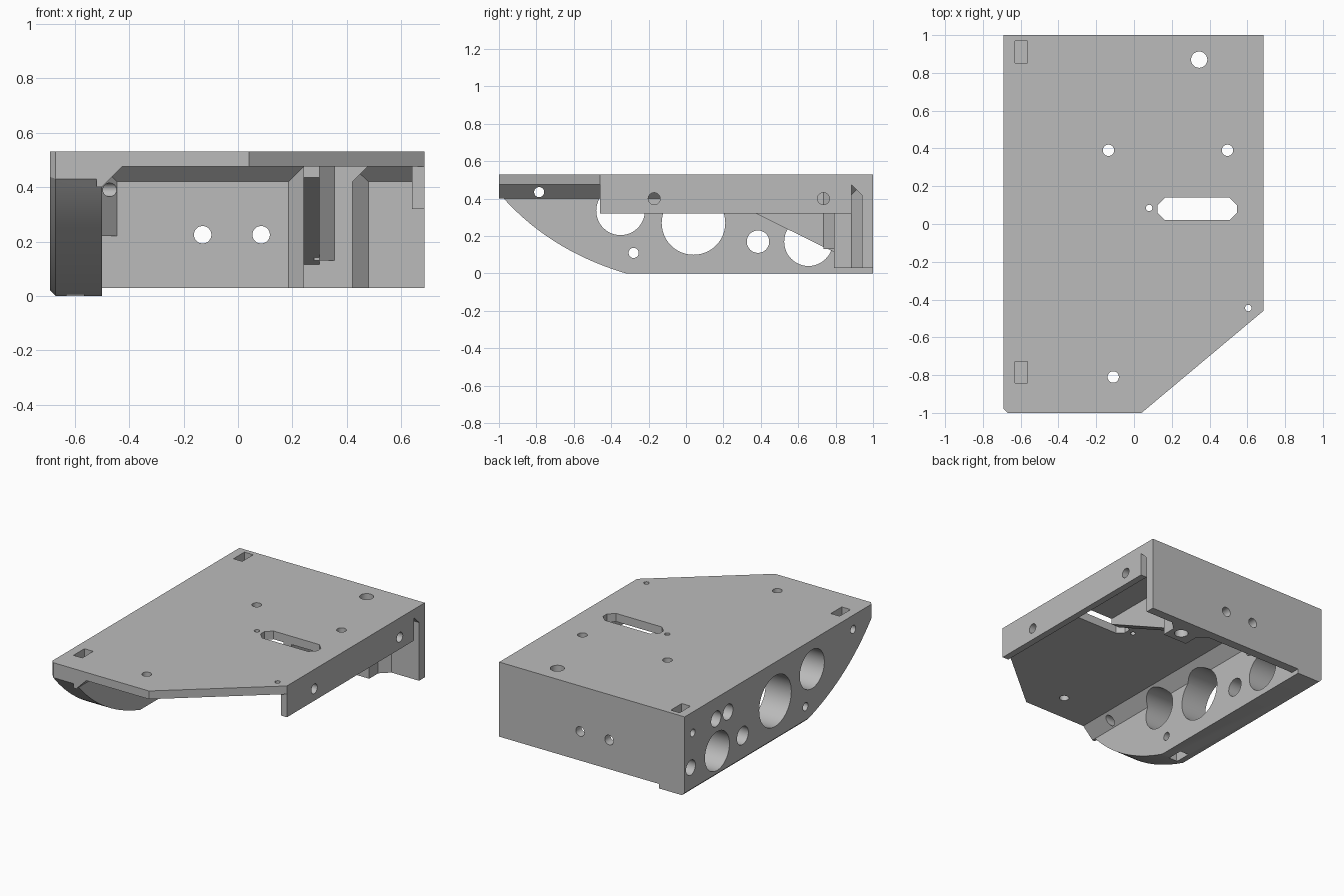
import bpy, bmesh
from math import cos, sin, tau

old = bpy.data.objects.get("Cube")
if old:
    bpy.data.objects.remove(old)

grey = bpy.data.materials.new("plain grey")
grey.use_nodes = True
colour = (0.5, 0.5, 0.5, 1)
grey.diffuse_color = colour
grey.node_tree.nodes["Principled BSDF"].inputs["Base Color"].default_value = colour


def prism(name, axis, pts, a, b):
    """Extrude a flat outline along an axis from a to b."""
    place = {"x": lambda p, d: (d, p[0], p[1]),
             "y": lambda p, d: (p[0], d, p[1]),
             "z": lambda p, d: (p[0], p[1], d)}[axis]
    bm = bmesh.new()
    low = [bm.verts.new(place(p, a)) for p in pts]
    high = [bm.verts.new(place(p, b)) for p in pts]
    bm.faces.new(low)
    bm.faces.new(high)
    for i in range(len(pts)):
        j = (i + 1) % len(pts)
        bm.faces.new((low[i], low[j], high[j], high[i]))
    bmesh.ops.recalc_face_normals(bm, faces=bm.faces)
    mesh = bpy.data.meshes.new(name)
    bm.to_mesh(mesh)
    bm.free()
    mesh.materials.append(grey)
    ob = bpy.data.objects.new(name, mesh)
    bpy.context.collection.objects.link(ob)
    return ob


def rect(x0, y0, x1, y1):
    return [(x0, y0), (x1, y0), (x1, y1), (x0, y1)]


def circle(x, y, r, n=48):
    return [(x + r * cos(tau * i / n), y + r * sin(tau * i / n)) for i in range(n)]


LEFT, RIGHT = -0.69, 0.685
INNER, BACK, UNDER, TOP = -0.5, 0.94, 0.475, 0.53
IN = 0.51   # hidden overlap height inside the deck

# Deck with the clipped front corner
deck = prism("mounting_bracket", "z",
             [(LEFT + 0.02, -1), (0.04, -1), (RIGHT, -0.46), (RIGHT, 1),
              (LEFT, 1), (LEFT, -0.98)], UNDER, TOP)

# Thick side wall with a curved lower front edge
steps = 20
curve = []
for i in range(steps + 1):
    t = i / steps
    s = 1 - t
    curve.append((-s * s - 1.48 * s * t - 0.32 * t * t, 0.43 * s * s + 0.25 * s * t))
thick_wall = prism("thick_wall", "x", curve + [(1, 0), (1, IN), (-1, IN)], LEFT, INNER)
bm = bmesh.new()
bm.from_mesh(thick_wall.data)
rim = [e for e in bm.edges
       if all(v.co.x < LEFT + 0.01 for v in e.verts)
       and (all(v.co.z < 0.44 for v in e.verts) or all(v.co.y < -0.99 for v in e.verts))]
bmesh.ops.bevel(bm, geom=rim, offset=0.02, segments=1, affect="EDGES")
bm.to_mesh(thick_wall.data)
bm.free()

parts = [
    thick_wall,
    prism("back_wall", "x", rect(BACK, 0.03, 1, IN), INNER - 0.05, RIGHT),
    prism("thin_wall", "x", rect(-0.46, 0.32, 0.885, IN), 0.64, RIGHT),
    # Sloped corners under the deck
    prism("long_corner", "y", [(-0.52, 0.4), (INNER, 0.4), (-0.425, UNDER),
                               (-0.425, 0.49), (-0.52, 0.49)], -1, 0.96),
    prism("back_corner", "x", [(0.96, 0.42), (BACK, 0.42), (0.885, UNDER),
                               (0.885, 0.49), (0.96, 0.49)], INNER - 0.02, RIGHT),
    prism("wall_corner", "z", [(-0.52, 0.885), (INNER, 0.885), (-0.445, BACK),
                               (-0.445, 0.96), (-0.52, 0.96)], 0.22, IN),
    # Screw boss on the back wall, with its bracing fin and corner fillets
    prism("boss", "z", rect(0.24, 0.79, 0.42, 0.96), 0.03, IN),
    prism("fin", "x", [(0.06, UNDER), (0.79, 0.115), (0.82, 0.115), (0.82, IN),
                       (0.06, IN)], 0.24, 0.30),
    prism("fin_fillet", "z", [(0.28, 0.735), (0.30, 0.735), (0.355, 0.79),
                              (0.355, 0.81), (0.28, 0.81)], 0.13, IN),
    prism("boss_fillet_right", "z", [(0.40, 0.885), (0.42, 0.885), (0.48, BACK),
                                     (0.48, 0.96), (0.40, 0.96)], 0.03, IN),
    prism("boss_fillet_left", "z", [(0.26, 0.885), (0.24, 0.885), (0.185, BACK),
                                    (0.185, 0.96), (0.26, 0.96)], 0.03, IN),
    prism("boss_flare", "y", [(0.40, 0.42), (0.42, 0.42), (0.475, UNDER),
                              (0.475, 0.49), (0.40, 0.49)], 0.79, 0.96),
]

# Deck holes and slot
cutters = []
for x, y, r in [(0.345, 0.87, 0.043), (-0.135, 0.39, 0.03), (0.495, 0.39, 0.03),
                (0.08, 0.085, 0.017), (0.605, -0.445, 0.017), (-0.11, -0.81, 0.03)]:
    cutters.append(prism("deck_hole", "z", circle(x, y, r), -0.1, 0.6))
cutters.append(prism("deck_slot", "z",
                     [(0.165, 0.02), (0.505, 0.02), (0.545, 0.06), (0.545, 0.10),
                      (0.505, 0.14), (0.165, 0.14), (0.125, 0.10), (0.125, 0.06)], 0.1, 0.6))

# Thick wall holes
for y, z, r in [(0.914, 0.39, 0.025), (0.935, 0.165, 0.05), (0.667, 0.389, 0.052),
                (0.54, 0.387, 0.052), (0.655, 0.17, 0.13), (0.385, 0.17, 0.06),
                (0.04, 0.27, 0.17), (-0.35, 0.335, 0.13), (-0.28, 0.11, 0.027),
                (-0.785, 0.435, 0.027)]:
    cutters.append(prism("thick_wall_hole", "x", circle(y, z, r), -0.8,
                         INNER if y > 0.92 else -0.4))

# Thin wall and back wall holes
for y in (-0.17, 0.735):
    cutters.append(prism("thin_wall_hole", "x", circle(y, 0.40, 0.032), 0.6, 0.75))
for x in (-0.13, 0.085):
    cutters.append(prism("back_wall_hole", "y", circle(x, 0.225, 0.032), 0.9, 1.1))

# Nut pockets
for y, z0, z1 in [(0.91, 0.33, 0.6), (-0.785, 0.38, 0.6), (-0.28, -0.1, 0.16)]:
    cutters.append(prism("nut_pocket", "z", rect(-0.63, y - 0.058, -0.565, y + 0.058), z0, z1))

# Fuse everything into one solid and cut the holes
bpy.context.view_layer.objects.active = deck
for group, operation in ((parts, "UNION"), (cutters, "DIFFERENCE")):
    for ob in group:
        mod = deck.modifiers.new(ob.name, "BOOLEAN")
        mod.operation = operation
        mod.solver = "EXACT"
        mod.object = ob
        bpy.ops.object.modifier_apply(modifier=mod.name)
        bpy.data.objects.remove(ob)

for ob in bpy.context.selected_objects:
    ob.select_set(False)
deck.select_set(True)
bpy.ops.object.shade_smooth_by_angle(angle=0.4)
